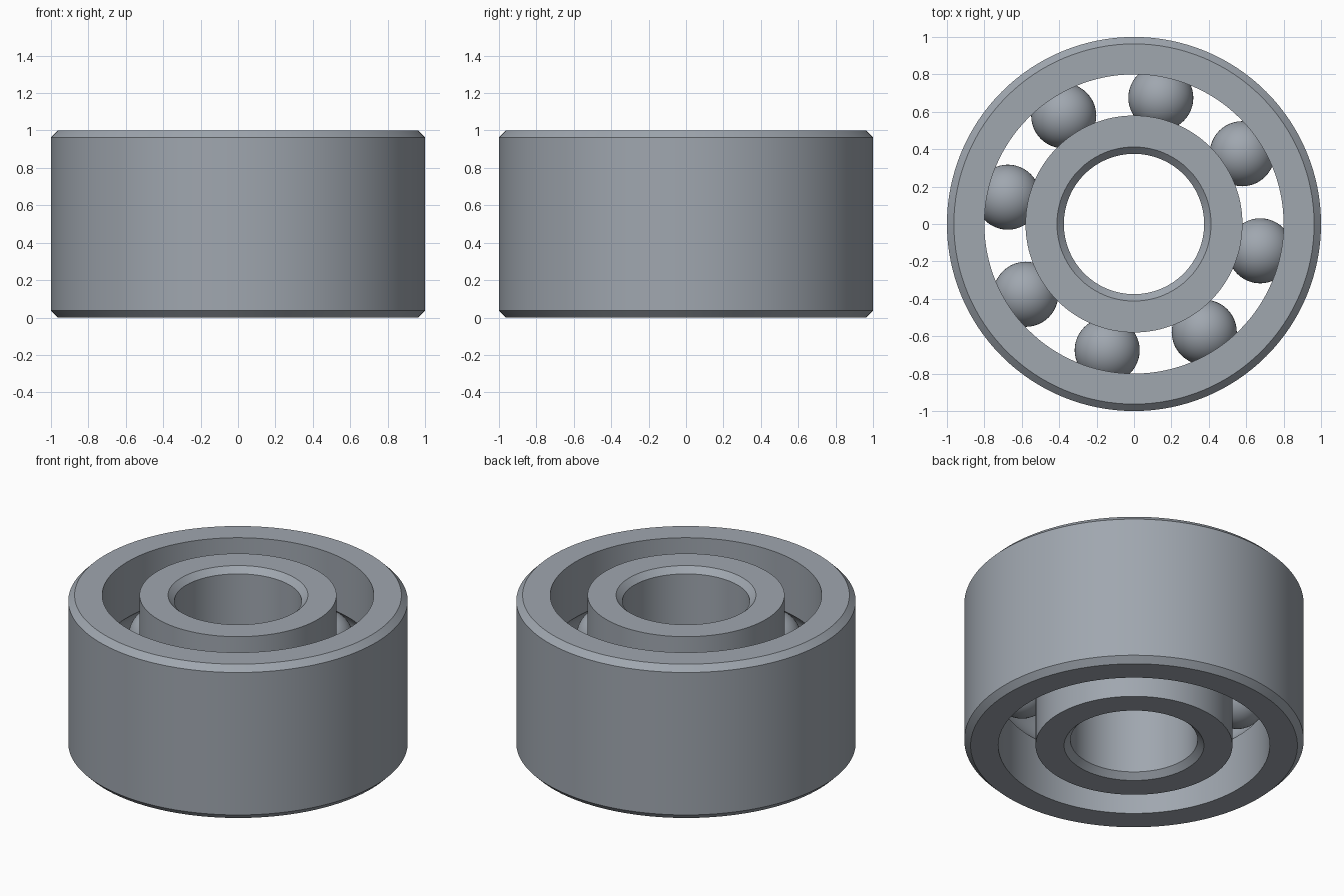
import bpy, bmesh, math
from mathutils import Vector, Matrix

if "Cube" in bpy.data.objects:
    bpy.data.objects.remove(bpy.data.objects["Cube"])

HEIGHT, MID = 1.0, 0.5
BORE, INNER, OUTER, RIM = 0.375, 0.58, 0.8, 1.0
CHAMFER = 0.037
ORBIT, BALL = 0.69, 0.174
COUNT, FIRST_ANGLE = 8, math.radians(78)
SEGMENTS = 128

steel = bpy.data.materials.new("steel grey")
steel.use_nodes = True
colour = (0.35, 0.385, 0.43, 1)
steel.diffuse_color = colour
steel.node_tree.nodes["Principled BSDF"].inputs["Base Color"].default_value = colour


def finish(name, bm):
    bmesh.ops.recalc_face_normals(bm, faces=bm.faces)
    mesh = bpy.data.meshes.new(name)
    bm.to_mesh(mesh)
    bm.free()
    mesh.materials.append(steel)
    obj = bpy.data.objects.new(name, mesh)
    bpy.context.collection.objects.link(obj)
    bpy.ops.object.select_all(action="DESELECT")
    obj.select_set(True)
    bpy.context.view_layer.objects.active = obj
    bpy.ops.object.shade_smooth_by_angle(angle=math.radians(30))
    return obj


def groove(wall, steps=16):
    """Raceway arc, bottom to top, cut into the wall at the given radius."""
    side = 1 if wall > ORBIT else -1
    radius = BALL + 0.002
    half = math.acos(abs(wall - ORBIT) / radius)
    angles = [half * (2 * i / steps - 1) for i in range(steps + 1)]
    return [(ORBIT + side * radius * math.cos(a), MID + radius * math.sin(a))
            for a in angles]


def lathe(name, profile):
    """Revolve a closed (radius, height) profile around z."""
    bm = bmesh.new()
    verts = [bm.verts.new((r, 0, z)) for r, z in profile]
    edges = [bm.edges.new((v, verts[i - 1])) for i, v in enumerate(verts)]
    bmesh.ops.spin(bm, geom=verts + edges, cent=(0, 0, 0), axis=(0, 0, 1),
                   angle=math.tau, steps=SEGMENTS, use_merge=True)
    bmesh.ops.remove_doubles(bm, verts=bm.verts, dist=0.0001)
    return finish(name, bm)


# Outer ring: chamfered outside, raceway inside
lathe("outer_ring",
      [(OUTER, 0)] + groove(OUTER) +
      [(OUTER, HEIGHT), (RIM - CHAMFER, HEIGHT), (RIM, HEIGHT - CHAMFER),
       (RIM, CHAMFER), (RIM - CHAMFER, 0)])

# Inner ring: chamfered bore, raceway outside
lathe("inner_ring",
      [(INNER, 0)] + groove(INNER) +
      [(INNER, HEIGHT), (BORE + CHAMFER, HEIGHT), (BORE, HEIGHT - CHAMFER),
       (BORE, CHAMFER), (BORE + CHAMFER, 0)])

# Balls spaced evenly in the raceway
for i in range(COUNT):
    angle = FIRST_ANGLE + math.tau * i / COUNT
    centre = Vector((ORBIT * math.cos(angle), ORBIT * math.sin(angle), MID))
    ball = bmesh.new()
    bmesh.ops.create_uvsphere(ball, u_segments=48, v_segments=24, radius=BALL,
                              matrix=Matrix.Translation(centre))
    finish(f"ball_{i + 1}", ball)
